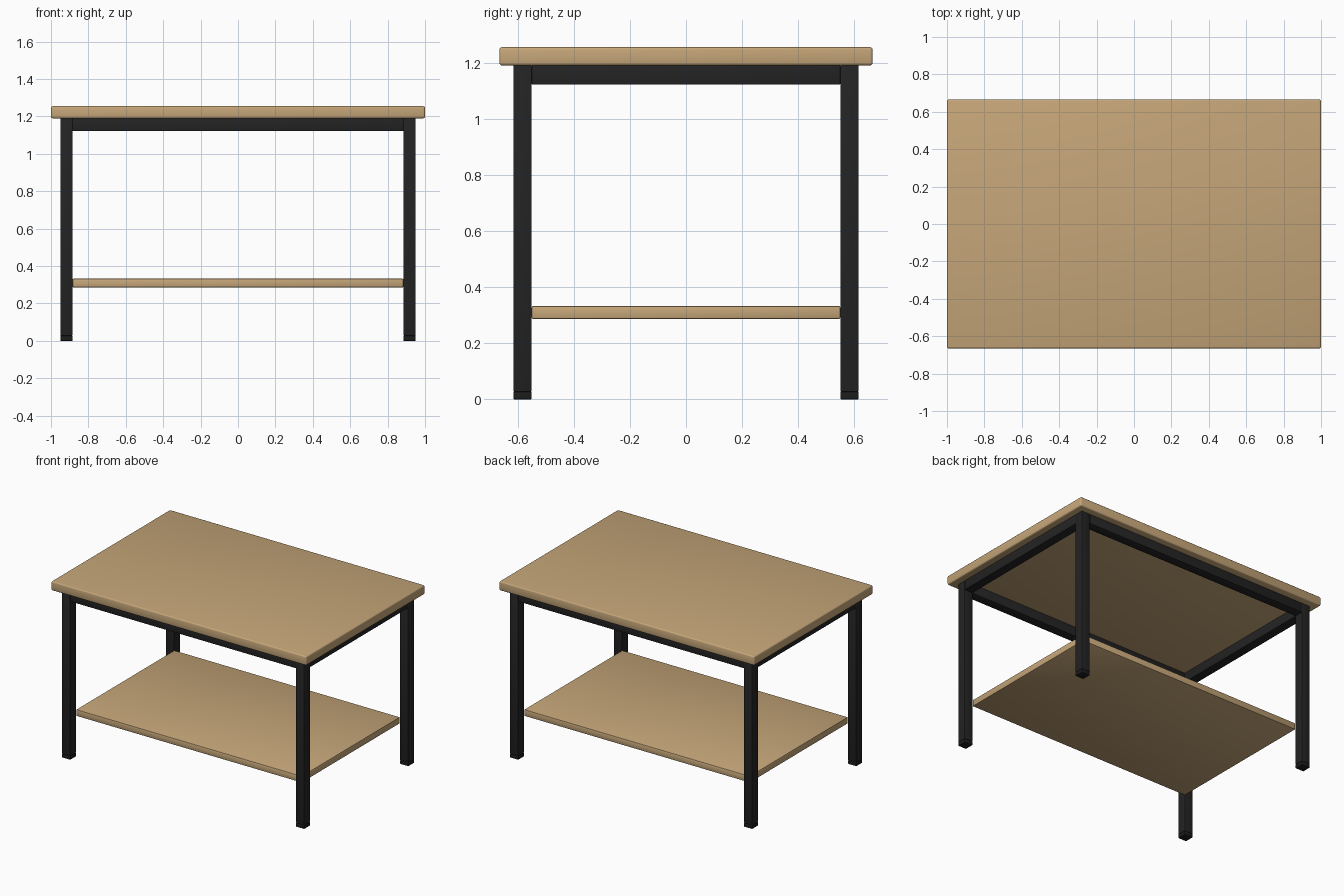
import bpy

if "Cube" in bpy.data.objects:
    bpy.data.objects.remove(bpy.data.objects["Cube"], do_unlink=True)


def material(name, color):
    mat = bpy.data.materials.new(name)
    mat.use_nodes = True
    mat.diffuse_color = (*color, 1)
    mat.node_tree.nodes["Principled BSDF"].inputs["Base Color"].default_value = (*color, 1)
    return mat


wood = material("light_wood", (0.56, 0.38, 0.19))
metal = material("black_metal", (0.017, 0.017, 0.017))
rubber = material("black_rubber", (0.012, 0.012, 0.012))


def box(name, low, high, mat, bevel, segments=2):
    """Rounded box between two opposite corners."""
    center = [(a + b) / 2 for a, b in zip(low, high)]
    bpy.ops.mesh.primitive_cube_add(size=1, location=center)
    ob = bpy.context.object
    ob.name = name
    ob.scale = [b - a for a, b in zip(low, high)]
    bpy.ops.object.transform_apply(location=False, rotation=False, scale=True)
    ob.data.materials.append(mat)
    mod = ob.modifiers.new("rounded_edges", "BEVEL")
    mod.width = bevel
    mod.segments = segments
    bpy.ops.object.modifier_apply(modifier=mod.name)
    bpy.ops.object.shade_smooth_by_angle()
    return ob


LEG = 0.065                    # square tube width
X, Y = 0.95, 0.615             # outer faces of the frame
XI, YI = X - LEG, Y - LEG      # inner faces of the legs
UNDER = 1.19                   # underside of the table top
RAIL = 1.122                   # underside of the rails
FOOT = 0.027

# Table top and lower shelf
box("table_top", (-1, -0.665, UNDER), (1, 0.665, 1.255), wood, 0.009, 3)
box("lower_shelf", (-XI, -YI, 0.286), (XI, YI, 0.333), wood, 0.006)

# Legs with foot caps
for side, sx in (("left", 1), ("right", -1)):
    for end, sy in (("front", -1), ("back", 1)):
        cx, cy = sx * (X - LEG / 2), sy * (Y - LEG / 2)
        for part, z0, z1, mat in (("leg", FOOT, UNDER, metal), ("foot", 0, FOOT, rubber)):
            h = LEG / 2
            box(f"{end}_{side}_{part}", (cx - h, cy - h, z0), (cx + h, cy + h, z1), mat, 0.003)

# Rails joining the legs under the top
for end, sy in (("front", -1), ("back", 1)):
    cy = sy * (Y - LEG / 2)
    box(f"{end}_rail", (-XI, cy - LEG / 2, RAIL), (XI, cy + LEG / 2, UNDER), metal, 0.003)
for side, sx in (("left", 1), ("right", -1)):
    cx = sx * (X - LEG / 2)
    box(f"{side}_rail", (cx - LEG / 2, -YI, RAIL), (cx + LEG / 2, YI, UNDER), metal, 0.003)
